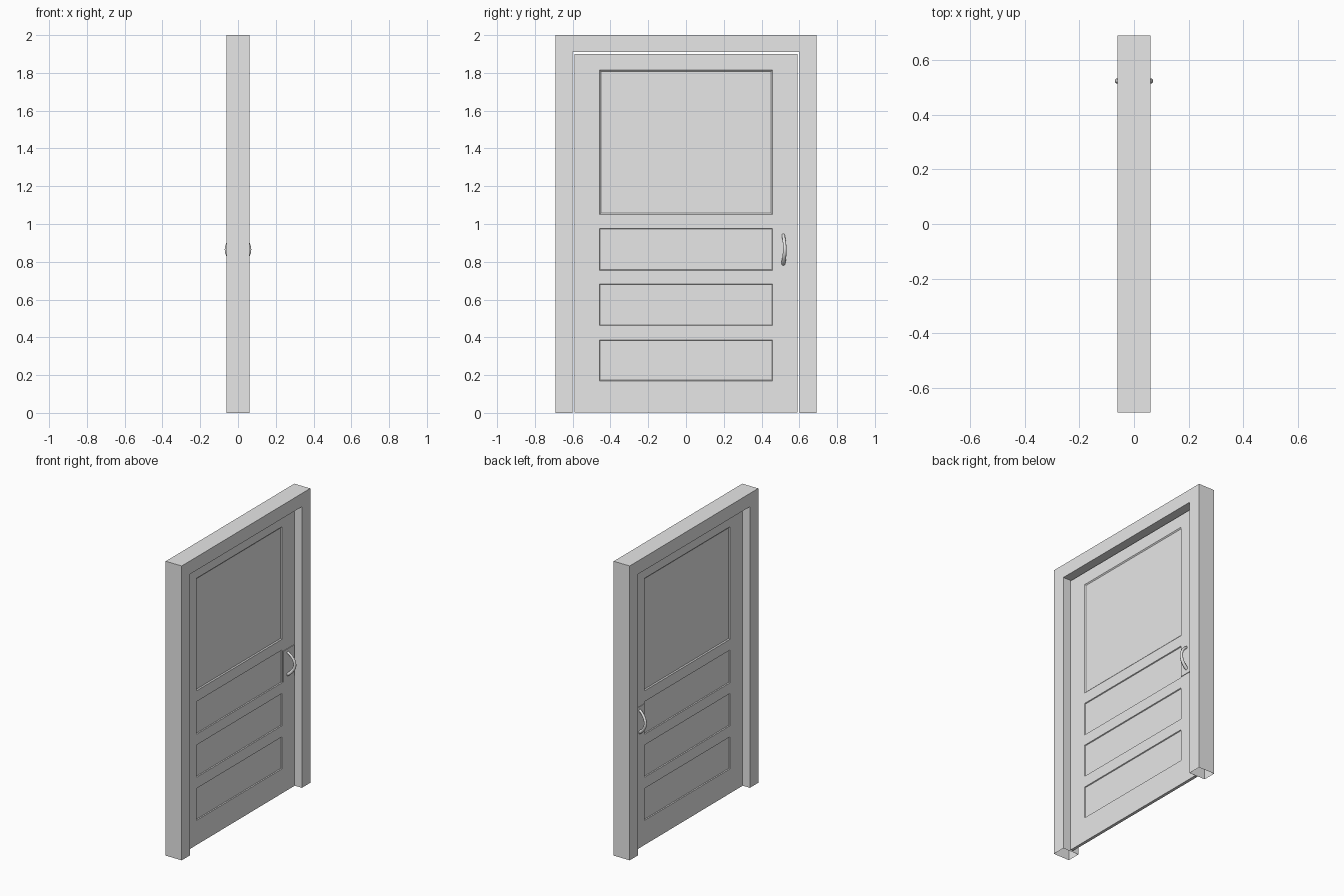
import bpy, bmesh, math
from mathutils import Vector

if "Cube" in bpy.data.objects:
    bpy.data.objects.remove(bpy.data.objects["Cube"])


def material(name, color):
    m = bpy.data.materials.new(name)
    m.diffuse_color = color
    m.use_nodes = True
    m.node_tree.nodes["Principled BSDF"].inputs["Base Color"].default_value = m.diffuse_color
    return m


grey = material("light_grey", (0.8, 0.8, 0.8, 1))


def add_object(name, data):
    ob = bpy.data.objects.new(name, data)
    bpy.context.collection.objects.link(ob)
    data.materials.append(grey)
    return ob


def from_bmesh(name, bm):
    bmesh.ops.recalc_face_normals(bm, faces=bm.faces)
    me = bpy.data.meshes.new(name)
    bm.to_mesh(me)
    bm.free()
    return add_object(name, me)


def box(x0, x1, y0, y1, z0, z1):
    bm = bmesh.new()
    bmesh.ops.create_cube(bm, size=1)
    for v in bm.verts:
        v.co = Vector((x1 if v.co.x > 0 else x0,
                       y1 if v.co.y > 0 else y0,
                       z1 if v.co.z > 0 else z0))
    return bm


# Door frame: one upside-down U profile extruded through its depth, open feet
bm = bmesh.new()
outline = [(-0.69, 0), (-0.69, 2), (0.69, 2), (0.69, 0),
           (0.60, 0), (0.60, 1.91), (-0.60, 1.91), (-0.60, 0)]
face = bm.faces.new([bm.verts.new((-0.06, y, z)) for y, z in outline])
ext = bmesh.ops.extrude_face_region(bm, geom=[face])
for v in ext["geom"]:
    if isinstance(v, bmesh.types.BMVert):
        v.co.x = 0.06
bmesh.ops.recalc_face_normals(bm, faces=bm.faces)
feet = [f for f in bm.faces if all(v.co.z < 0.001 for v in f.verts)]
bmesh.ops.delete(bm, geom=feet, context='FACES_ONLY')
from_bmesh("door_frame", bm)

# Door leaf: thin slab with four recessed panels on both sides
HALF = 0.01
PANELS = [(0.17, 0.387), (0.463, 0.682), (0.755, 0.977), (1.05, 1.815)]
PANEL_Y = 0.458
bm = box(-HALF, HALF, -0.59, 0.59, 0.003, 1.90)


def cut(co, no):
    bmesh.ops.bisect_plane(bm, geom=bm.verts[:] + bm.edges[:] + bm.faces[:],
                           plane_co=co, plane_no=no)


for y in (-PANEL_Y, PANEL_Y):
    cut((0, y, 0), (0, 1, 0))
for pair in PANELS:
    for z in pair:
        cut((0, 0, z), (0, 0, 1))
bm.normal_update()
for lo, hi in PANELS:
    slope = 0.010 if hi > 1.5 else 0.004
    cells = []
    for f in bm.faces:
        c = f.calc_center_median()
        if abs(f.normal.x) > 0.9 and abs(c.y) < PANEL_Y and lo < c.z < hi:
            cells.append(f)
    bmesh.ops.inset_individual(bm, faces=cells, thickness=slope, depth=-0.006)
from_bmesh("door_leaf", bm)

# Handles and their back plates, one on each side
for side, label in ((1, "right"), (-1, "left")):
    xs = sorted((side * (HALF - 0.001), side * (HALF + 0.004)))
    from_bmesh("handle_plate_" + label,
               box(xs[0], xs[1], 0.468, 0.585, 0.757, 0.965))

    # bowed grip, slightly thicker toward the bottom
    cu = bpy.data.curves.new("handle_" + label, 'CURVE')
    cu.dimensions = '3D'
    cu.bevel_depth = 0.010
    cu.bevel_resolution = 3
    cu.use_fill_caps = True
    sp = cu.splines.new('POLY')
    n = 17
    sp.points.add(n - 1)
    for i, p in enumerate(sp.points):
        t = i / (n - 1)
        bow = math.sin(math.pi * t)
        p.co = (side * (HALF + 0.051 * bow ** 0.75),
                0.515 + 0.008 * bow, 0.79 + 0.152 * t, 1)
        p.radius = 1.1 - 0.3 * t
    ob = add_object("handle_" + label, cu)
    bpy.ops.object.select_all(action='DESELECT')
    ob.select_set(True)
    bpy.context.view_layer.objects.active = ob
    bpy.ops.object.convert(target='MESH')
    bpy.ops.object.shade_smooth_by_angle(angle=math.radians(40))
